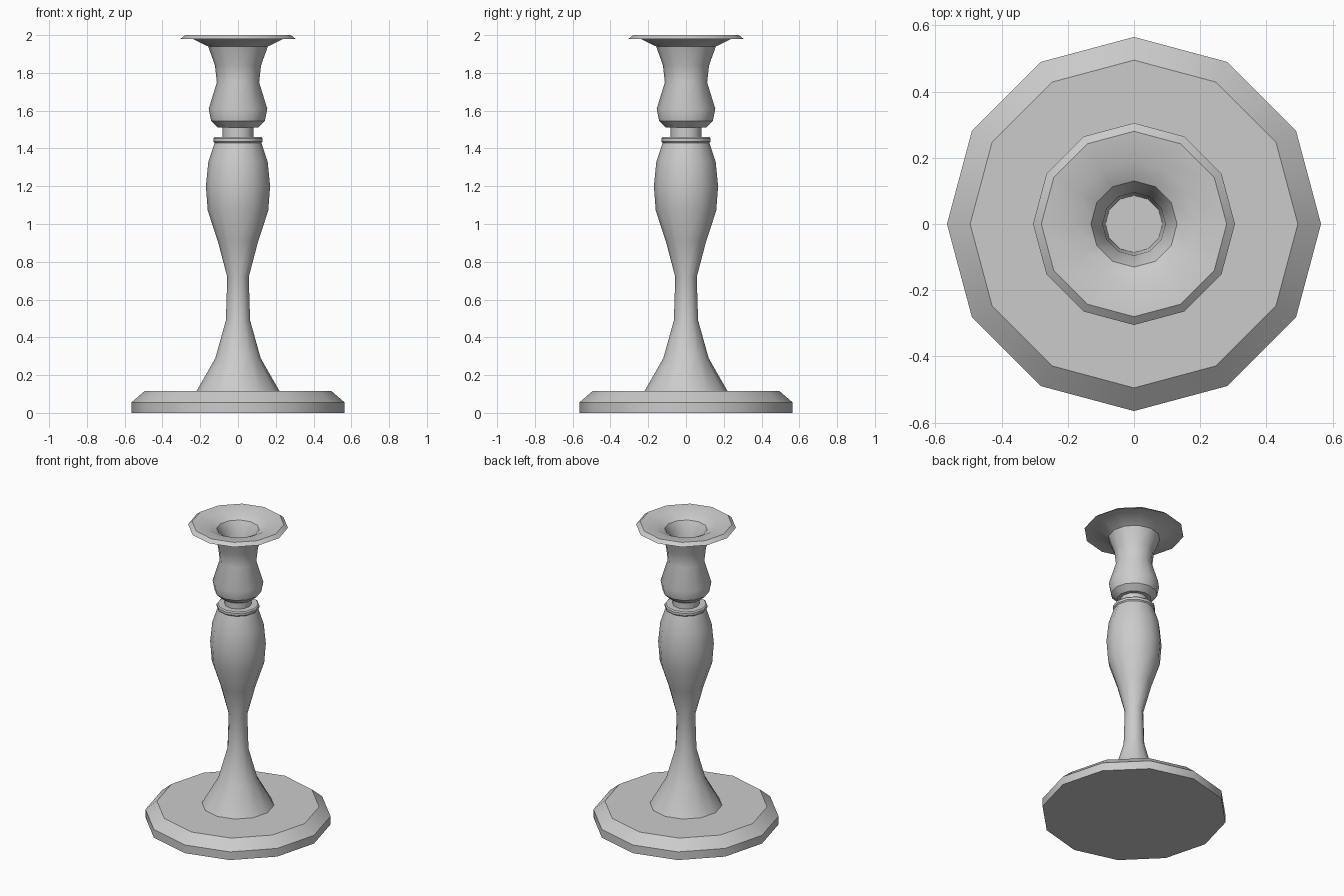
import bpy, bmesh
from math import cos, sin, tau, radians

if "Cube" in bpy.data.objects:
    bpy.data.objects.remove(bpy.data.objects["Cube"])

SIDES = 12


def lathe(name, profile, cap_start=False, cap_end=False):
    """Turn a (radius, height) profile around z; profile runs along the outside."""
    bm = bmesh.new()
    rings = [[bm.verts.new((r * cos(tau * i / SIDES), r * sin(tau * i / SIDES), z))
              for i in range(SIDES)] for r, z in profile]
    for low, high in zip(rings, rings[1:]):
        for i in range(SIDES):
            j = (i + 1) % SIDES
            bm.faces.new((low[i], low[j], high[j], high[i]))
    if cap_start:
        bm.faces.new(rings[0][::-1])
    if cap_end:
        bm.faces.new(rings[-1])
    mesh = bpy.data.meshes.new(name)
    bm.to_mesh(mesh)
    bm.free()
    obj = bpy.data.objects.new(name, mesh)
    bpy.context.collection.objects.link(obj)
    bpy.ops.object.select_all(action='DESELECT')
    obj.select_set(True)
    bpy.context.view_layer.objects.active = obj
    bpy.ops.object.shade_smooth_by_angle(angle=radians(34))
    return obj


# Wide bevelled foot
lathe("foot", [(0.565, 0), (0.565, 0.055), (0.495, 0.115), (0.22, 0.115)],
      cap_start=True)

# Flared lower stem rising into the vase-shaped baluster
lathe("stem", [(0.22, 0.115), (0.12, 0.29), (0.064, 0.49), (0.057, 0.72),
               (0.107, 0.91), (0.16, 1.07), (0.17, 1.2), (0.157, 1.33),
               (0.124, 1.43)])

# Thin collar and the narrow neck above it
lathe("collar", [(0.124, 1.43), (0.13, 1.437), (0.13, 1.453), (0.123, 1.46),
                 (0.082, 1.46), (0.082, 1.51)])

# Candle cup: bulb, waist, drip rim and hollow socket
lathe("candle_cup", [(0.082, 1.51), (0.105, 1.51), (0.142, 1.545), (0.155, 1.61),
                     (0.112, 1.75), (0.122, 1.84), (0.158, 1.94), (0.24, 1.98),
                     (0.305, 1.98), (0.28, 2.0), (0.19, 1.99), (0.13, 1.96),
                     (0.095, 1.89), (0.086, 1.72)],
      cap_end=True)
